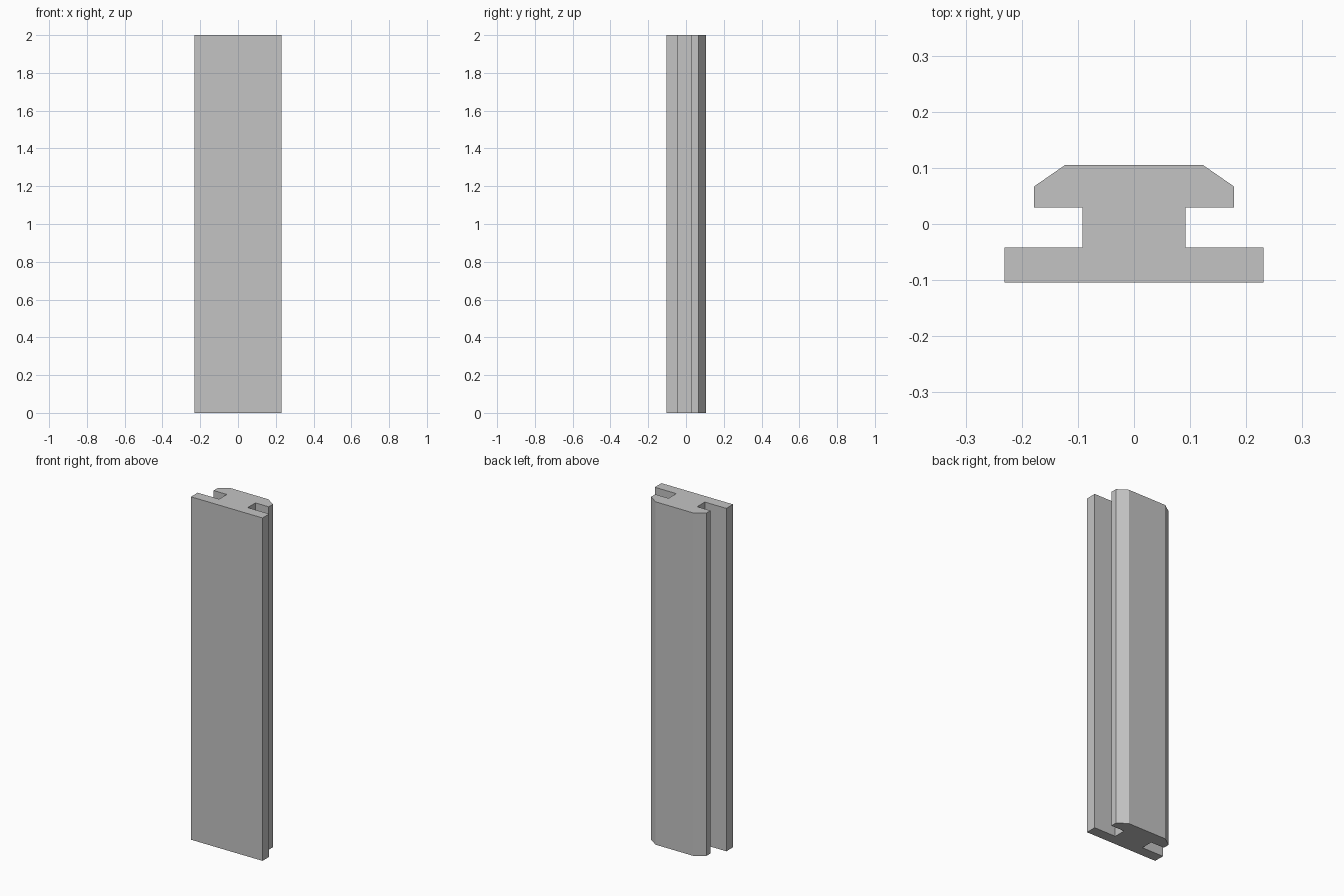
import bpy
import bmesh

HEIGHT = 2.0

cube = bpy.data.objects.get("Cube")
if cube:
    bpy.data.objects.remove(cube, do_unlink=True)

# Plain grey material
grey = bpy.data.materials.new("plain_grey")
grey.use_nodes = True
colour = (0.55, 0.55, 0.55, 1.0)
grey.diffuse_color = colour
grey.node_tree.nodes["Principled BSDF"].inputs["Base Color"].default_value = colour

# Right half of the cross-section: wide flange, neck, chamfered head
half = [(0.231, -0.104), (0.231, -0.042), (0.092, -0.042), (0.092, 0.029),
        (0.178, 0.029), (0.178, 0.067), (0.123, 0.105)]
profile = half + [(-x, y) for x, y in reversed(half)]

# Extrude the mirrored profile to full height
bm = bmesh.new()
base = bm.faces.new([bm.verts.new((x, y, 0)) for x, y in profile])
result = bmesh.ops.extrude_face_region(bm, geom=[base], use_keep_orig=True)
top = [v for v in result["geom"] if isinstance(v, bmesh.types.BMVert)]
bmesh.ops.translate(bm, verts=top, vec=(0, 0, HEIGHT))
bmesh.ops.recalc_face_normals(bm, faces=bm.faces)

mesh = bpy.data.meshes.new("slotted_rail")
bm.to_mesh(mesh)
bm.free()
mesh.materials.append(grey)
rail = bpy.data.objects.new("slotted_rail", mesh)
bpy.context.collection.objects.link(rail)
